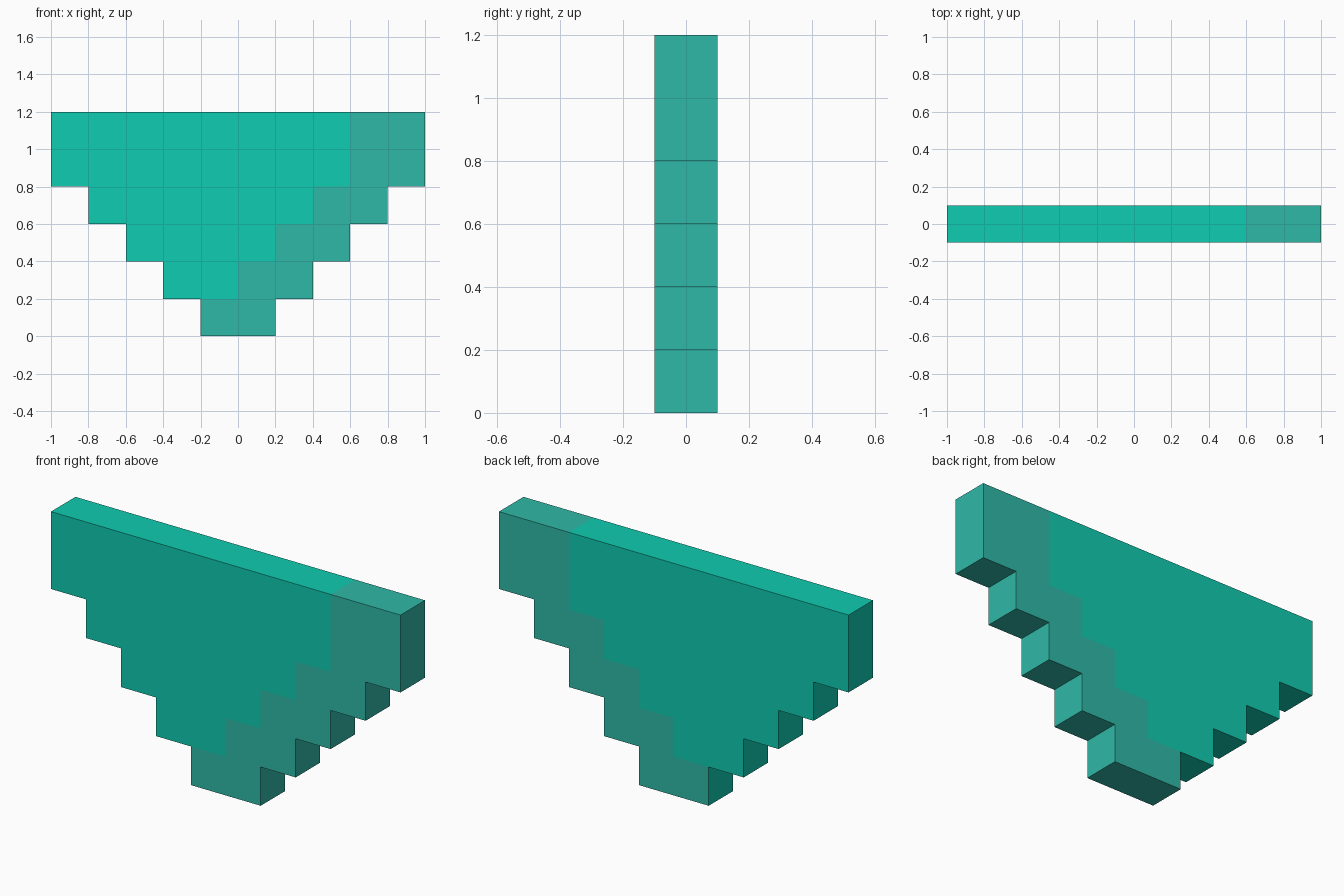
import bpy, bmesh

if "Cube" in bpy.data.objects:
    bpy.data.objects.remove(bpy.data.objects["Cube"])

S = 0.2                                      # block size
HALVES = [0.2, 0.4, 0.6, 0.8, 1.0, 1.0]      # half width of each row, bottom to top


def material(name, rgb):
    m = bpy.data.materials.new(name)
    m.diffuse_color = (*rgb, 1.0)
    m.use_nodes = True
    m.node_tree.nodes["Principled BSDF"].inputs["Base Color"].default_value = m.diffuse_color
    return m


bm = bmesh.new()

# stepped front silhouette, made of square cells
for row, half in enumerate(HALVES):
    z = row * S
    for i in range(round(2 * half / S)):
        x = -half + i * S
        bm.faces.new([bm.verts.new((px, -S / 2, pz)) for px, pz in
                      ((x, z), (x + S, z), (x + S, z + S), (x, z + S))])
bmesh.ops.remove_doubles(bm, verts=bm.verts, dist=0.001)

# give it depth, keeping the front so the solid is closed
ext = bmesh.ops.extrude_face_region(bm, geom=bm.faces[:], use_keep_orig=True)
bmesh.ops.translate(bm, vec=(0, S, 0),
                    verts=[g for g in ext["geom"] if isinstance(g, bmesh.types.BMVert)])
bmesh.ops.recalc_face_normals(bm, faces=bm.faces)

# the two rightmost blocks of each row are the muted shade
for f in bm.faces:
    c = f.calc_center_median()
    row = min(int(c.z / S + 1e-4), len(HALVES) - 1)
    f.material_index = int(c.x > HALVES[row] - 2 * S)

mesh = bpy.data.meshes.new("stepped_wedge")
bm.to_mesh(mesh)
bm.free()
mesh.materials.append(material("bright teal", (0.0052, 0.604, 0.440)))
mesh.materials.append(material("muted teal", (0.0285, 0.485, 0.388)))
bpy.context.collection.objects.link(bpy.data.objects.new("stepped_wedge", mesh))
